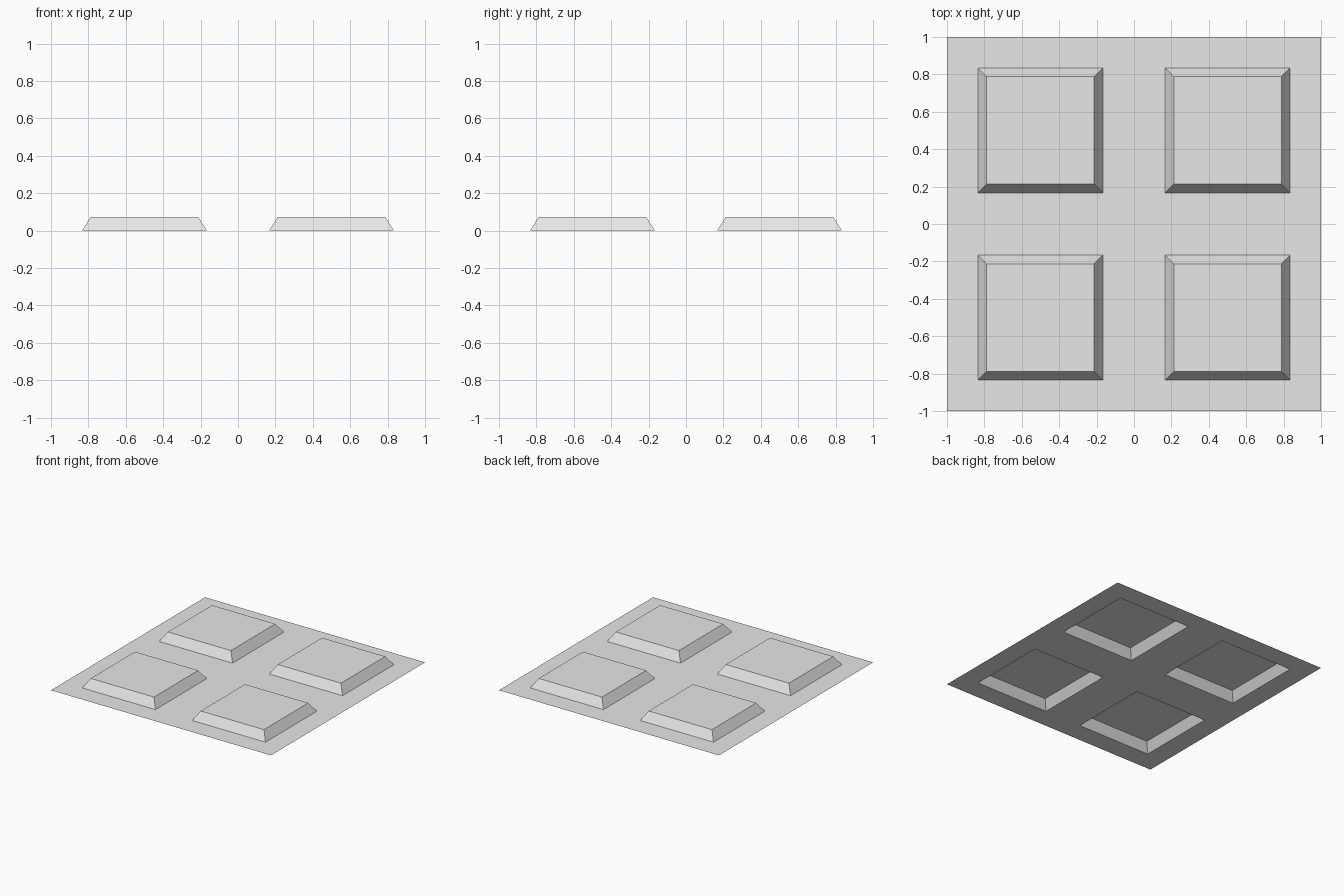
import bpy
import bmesh

cube = bpy.data.objects.get("Cube")
if cube:
    bpy.data.objects.remove(cube, do_unlink=True)

# Plain light grey
grey = bpy.data.materials.new("light_grey")
grey.use_nodes = True
colour = (0.8, 0.8, 0.8, 1)
grey.diffuse_color = colour
grey.node_tree.nodes["Principled BSDF"].inputs["Base Color"].default_value = colour

# Flat sheet of four square cells
bm = bmesh.new()
bmesh.ops.create_grid(bm, x_segments=2, y_segments=2, size=1)
cells = list(bm.faces)

# Flat border round each cell, then a raised panel with sloping sides, hollow below
bmesh.ops.inset_individual(bm, faces=cells, thickness=1 / 6, use_even_offset=True)
bmesh.ops.inset_individual(bm, faces=cells, thickness=0.046, use_even_offset=True)
for face in cells:
    for vert in face.verts:
        vert.co.z = 0.073

mesh = bpy.data.meshes.new("panelled_sheet")
bm.to_mesh(mesh)
bm.free()
mesh.materials.append(grey)
sheet = bpy.data.objects.new("panelled_sheet", mesh)
bpy.context.collection.objects.link(sheet)
